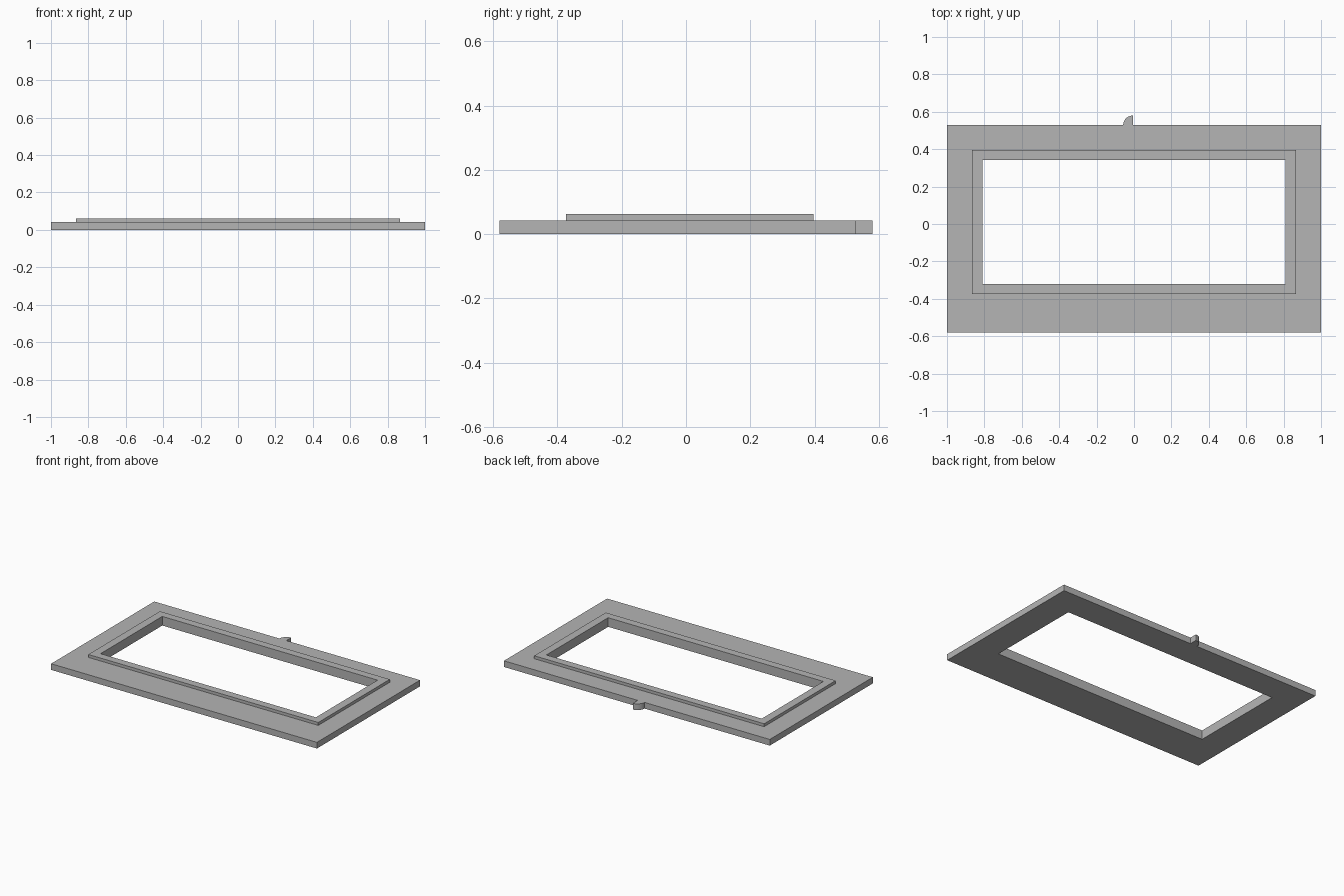
import bpy, bmesh, math

if "Cube" in bpy.data.objects:
    bpy.data.objects.remove(bpy.data.objects["Cube"], do_unlink=True)

GREY = (0.46, 0.46, 0.46, 1)
grey = bpy.data.materials.new("plain grey")
grey.use_nodes = True
grey.diffuse_color = GREY
grey.node_tree.nodes["Principled BSDF"].inputs["Base Color"].default_value = GREY

PLATE_TOP, RIM_TOP = 0.042, 0.062
BACK = 0.528


def finish(bm, name):
    bmesh.ops.recalc_face_normals(bm, faces=bm.faces)
    mesh = bpy.data.meshes.new(name)
    bm.to_mesh(mesh)
    bm.free()
    mesh.materials.append(grey)
    obj = bpy.data.objects.new(name, mesh)
    bpy.context.collection.objects.link(obj)
    return obj


def rectangle(bm, bounds, z):
    half_x, front, back = bounds
    return [bm.verts.new((x, y, z)) for x, y in
            ((-half_x, front), (half_x, front), (half_x, back), (-half_x, back))]


# Stepped frame: rectangular rings joined from the opening, round the outside and back
plate = (1.0, -0.58, BACK)
rim = (0.865, -0.373, 0.396)
opening = (0.81, -0.32, 0.343)
bm = bmesh.new()
rings = [rectangle(bm, b, z) for b, z in (
    (opening, 0), (plate, 0), (plate, PLATE_TOP),
    (rim, PLATE_TOP), (rim, RIM_TOP), (opening, RIM_TOP))]
for a, b in zip(rings, rings[1:] + rings[:1]):
    for i in range(4):
        j = (i + 1) % 4
        bm.faces.new((a[i], a[j], b[j], b[i]))
finish(bm, "stepped_frame")

# Quarter-round catch on the back edge
RADIUS, CENTRE_X, STEPS = 0.052, -0.006, 10
bm = bmesh.new()
outline = [(CENTRE_X, BACK)]
for i in range(STEPS + 1):
    angle = math.pi / 2 * (1 + i / STEPS)
    outline.append((CENTRE_X + RADIUS * math.cos(angle), BACK + RADIUS * math.sin(angle)))
base = bm.faces.new([bm.verts.new((x, y, 0)) for x, y in outline])
extruded = bmesh.ops.extrude_face_region(bm, geom=[base], use_keep_orig=True)
top_verts = [g for g in extruded["geom"] if isinstance(g, bmesh.types.BMVert)]
bmesh.ops.translate(bm, verts=top_verts, vec=(0, 0, PLATE_TOP))
catch = finish(bm, "back_catch")
bpy.ops.object.select_all(action="DESELECT")
catch.select_set(True)
bpy.context.view_layer.objects.active = catch
bpy.ops.object.shade_smooth_by_angle(angle=math.radians(30))
